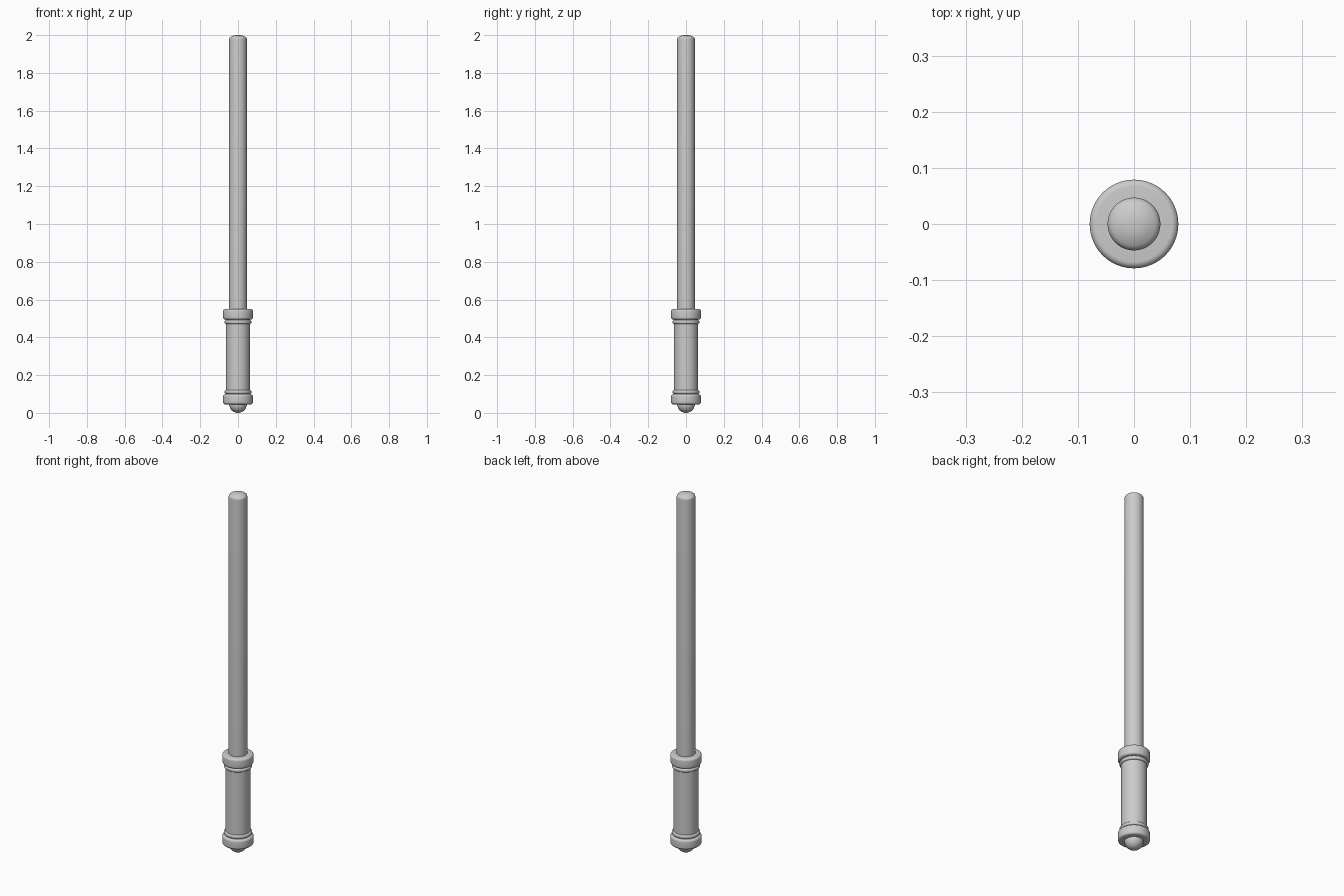
import bpy, bmesh, math

if "Cube" in bpy.data.objects:
    bpy.data.objects.remove(bpy.data.objects["Cube"])

SEGMENTS = 64


def lathe(name, profile):
    """Spin (radius, z) points around the z axis; radius 0 closes an end."""
    bm = bmesh.new()
    rings = []
    for r, z in profile:
        if r == 0:
            rings.append([bm.verts.new((0, 0, z))])
        else:
            rings.append([bm.verts.new((r * math.cos(2 * math.pi * i / SEGMENTS),
                                        r * math.sin(2 * math.pi * i / SEGMENTS), z))
                          for i in range(SEGMENTS)])
    for a, b in zip(rings, rings[1:]):
        for i in range(SEGMENTS):
            j = (i + 1) % SEGMENTS
            quad = [a[i % len(a)], a[j % len(a)], b[j % len(b)], b[i % len(b)]]
            bm.faces.new(list(dict.fromkeys(quad)))
    bmesh.ops.recalc_face_normals(bm, faces=bm.faces)
    mesh = bpy.data.meshes.new(name)
    bm.to_mesh(mesh)
    bm.free()
    obj = bpy.data.objects.new(name, mesh)
    bpy.context.collection.objects.link(obj)
    bpy.ops.object.select_all(action='DESELECT')
    obj.select_set(True)
    bpy.context.view_layer.objects.active = obj
    bpy.ops.object.shade_smooth_by_angle(angle=math.radians(35))
    return obj


def arc(r, z, rx, rz, start, end, steps=6):
    """Elliptical arc of profile points around centre (r, z), in degrees."""
    pts = []
    for i in range(steps + 1):
        t = math.radians(start + (end - start) * i / steps)
        pts.append((max(0, r + rx * math.cos(t)), z + rz * math.sin(t)))
    return pts


def rounded_disc(name, radius, z0, z1, round_):
    """Solid disc with rounded rims."""
    c = radius - round_
    return lathe(name, [(0, z0)]
                 + arc(c, z0 + round_, round_, round_, -90, 0)
                 + arc(c, z1 - round_, round_, round_, 0, 90)
                 + [(0, z1)])


# Long blade with a softly domed tip
lathe("blade", [(0, 0.53), (0.047, 0.53)]
      + arc(0.029, 1.977, 0.018, 0.016, 0, 60)
      + [(0.026, 1.997), (0.013, 1.9995), (0, 2.0)])

# Grip
lathe("grip", [(0, 0.09), (0.063, 0.09), (0.063, 0.50), (0, 0.50)])

# End collars and the thin ring beside each
rounded_disc("upper_collar", 0.079, 0.494, 0.55, 0.012)
rounded_disc("lower_collar", 0.079, 0.045, 0.099, 0.012)
for name, z in (("upper_ring", 0.471), ("lower_ring", 0.101)):
    rounded_disc(name, 0.071, z, z + 0.02, 0.008)

# Domed pommel
lathe("pommel", [(0, 0.06), (0.047, 0.06)]
      + arc(0, 0.047, 0.047, 0.047, 0, -80, 10) + [(0, 0)])
